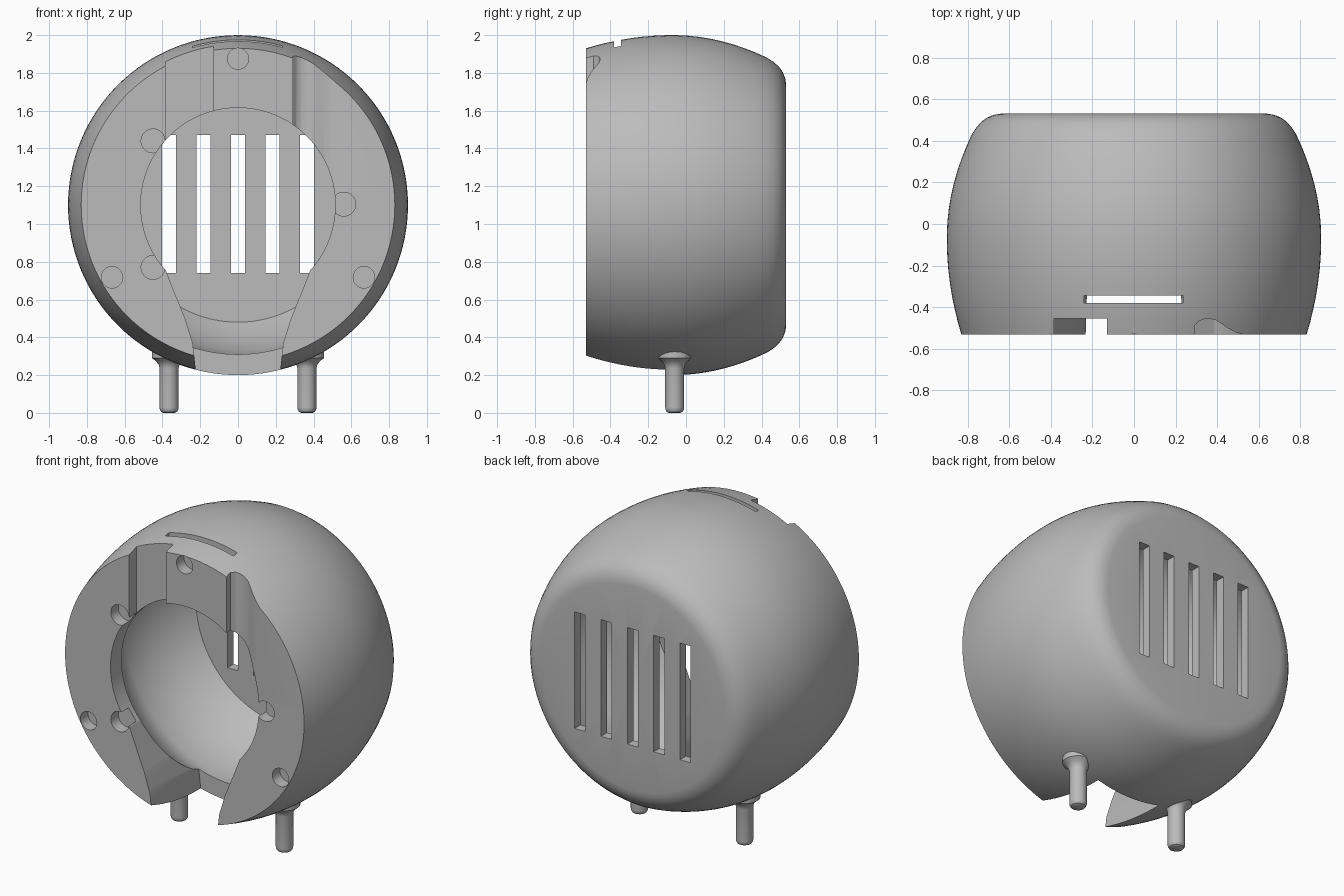
import bpy, bmesh, math
from mathutils import Vector

cube = bpy.data.objects.get("Cube")
if cube:
    bpy.data.objects.remove(cube)

CZ = 1.1          # height of the shell axis
FRONT = -0.53

grey = bpy.data.materials.new("plain grey")
grey.use_nodes = True
colour = (0.5, 0.5, 0.5, 1)
grey.diffuse_color = colour
grey.node_tree.nodes["Principled BSDF"].inputs["Base Color"].default_value = colour


def finish(name, bm):
    bmesh.ops.remove_doubles(bm, verts=bm.verts, dist=1e-5)
    bmesh.ops.recalc_face_normals(bm, faces=bm.faces)
    mesh = bpy.data.meshes.new(name)
    bm.to_mesh(mesh)
    bm.free()
    mesh.materials.append(grey)
    ob = bpy.data.objects.new(name, mesh)
    bpy.context.collection.objects.link(ob)
    return ob


def lathe(name, points, centre, axis, steps, closed=False):
    """Spin a profile of points around an axis."""
    bm = bmesh.new()
    verts = [bm.verts.new(p) for p in points]
    pairs = list(zip(verts, verts[1:]))
    if closed:
        pairs.append((verts[-1], verts[0]))
    edges = [bm.edges.new(p) for p in pairs]
    bmesh.ops.spin(bm, geom=verts + edges, cent=centre, axis=axis,
                   angle=2 * math.pi, steps=steps)
    return finish(name, bm)


def prism(name, outline, offset):
    """Extrude a closed outline along an offset."""
    bm = bmesh.new()
    face = bm.faces.new([bm.verts.new(p) for p in outline])
    out = bmesh.ops.extrude_face_region(bm, geom=[face])
    bmesh.ops.translate(bm, vec=Vector(offset),
                        verts=[g for g in out["geom"] if isinstance(g, bmesh.types.BMVert)])
    return finish(name, bm)


def box(name, x0, x1, y0, y1, z0, z1):
    return prism(name, [(x0, y0, z0), (x1, y0, z0), (x1, y1, z0), (x0, y1, z0)],
                 (0, 0, z1 - z0))


def boolean(ob, other, operation="DIFFERENCE"):
    mod = ob.modifiers.new("cut", "BOOLEAN")
    mod.operation, mod.object, mod.solver = operation, other, "EXACT"
    bpy.context.view_layer.objects.active = ob
    bpy.ops.object.modifier_apply(modifier=mod.name)
    bpy.data.objects.remove(other)


# Hollow shell: bulged outside, rounded back edge, flared cavity
outer = []
for i in range(17):
    y = FRONT + i * 0.06
    outer.append((y, 0.9 - (0.33 if y < -0.07 else 0.48) * (y + 0.07) ** 2))
outer += [(0.465, 0.757), (0.492, 0.733), (0.512, 0.705), (0.525, 0.672), (0.53, 0.64), (0.53, 0)]
inner = [(0.47, 0), (0.47, 0.62), (0.4, 0.675), (0.3, 0.73), (0.2, 0.768), (0.1, 0.788),
         (0, 0.795), (-0.05, 0.79), (-0.12, 0.765), (-0.2, 0.72), (-0.28, 0.66),
         (-0.36, 0.585), (-0.42, 0.515), (FRONT, 0.515)]
shell = lathe("shell", [(0, y, CZ + r) for y, r in outer + inner],
              (0, 0, CZ), (0, 1, 0), 128, closed=True)

# Cable channel through the bottom of the front
side = [(0.40, 0.80), (0.365, 0.71), (0.325, 0.61), (0.28, 0.50), (0.24, 0.37), (0.225, 0.24), (0.22, 0.1)]
outline = [(x, -0.7, z) for x, z in side] + [(-x, -0.7, z) for x, z in reversed(side)]
boolean(shell, prism("channel_cutter", outline, (0, 0.65, 0)))

# Square groove above the opening
boolean(shell, box("groove_cutter", -0.385, -0.13, -0.7, -0.455, 1.3, 2.2))

# Swept groove: straight on one side, easing out on the other
sweep = [(0.29, -0.7), (0.29, -0.49), (0.31, -0.468), (0.335, -0.457), (0.365, -0.455),
         (0.395, -0.463), (0.425, -0.482), (0.455, -0.503), (0.49, -0.52), (0.53, -0.532), (0.53, -0.7)]
boolean(shell, prism("sweep_cutter", [(x, y, 1.13) for x, y in sweep], (0, 0, 1.1)))

# Thin slot through the top
boolean(shell, box("top_slot_cutter", -0.24, 0.235, -0.38, -0.343, 1.4, 2.2))

# Blind round holes in the front face
for x, z, r in [(0, 1.875, 0.056), (-0.45, 1.44, 0.063), (-0.45, 0.77, 0.063),
                (0.56, 1.105, 0.063), (-0.667, 0.718, 0.057), (0.667, 0.718, 0.057)]:
    ring = [(x + r * math.cos(a * math.pi / 16), -0.6, z + r * math.sin(a * math.pi / 16))
            for a in range(32)]
    boolean(shell, prism("hole_cutter", ring, (0, 0.145, 0)))

# Five vent slots in the back wall
for i in range(-2, 3):
    x = i * 0.183
    boolean(shell, box("vent_cutter", x - 0.037, x + 0.037, 0.4, 0.7, 0.74, 1.472))

# Rounded pegs flaring into the shell underneath
peg = [(0, 0), (0.03, 0), (0.042, 0.006), (0.049, 0.018), (0.05, 0.03), (0.05, 0.235),
       (0.055, 0.255), (0.068, 0.273), (0.09, 0.29), (0.09, 0.33), (0, 0.33)]
parts = [shell]
for name, x in (("left_peg", 0.365), ("right_peg", -0.365)):
    parts.append(lathe(name, [(x + r, -0.06, z) for r, z in peg], (x, -0.06, 0), (0, 0, 1), 32))

bpy.ops.object.select_all(action="DESELECT")
for ob in parts:
    ob.select_set(True)
bpy.context.view_layer.objects.active = shell
bpy.ops.object.shade_smooth_by_angle(angle=math.radians(30))
